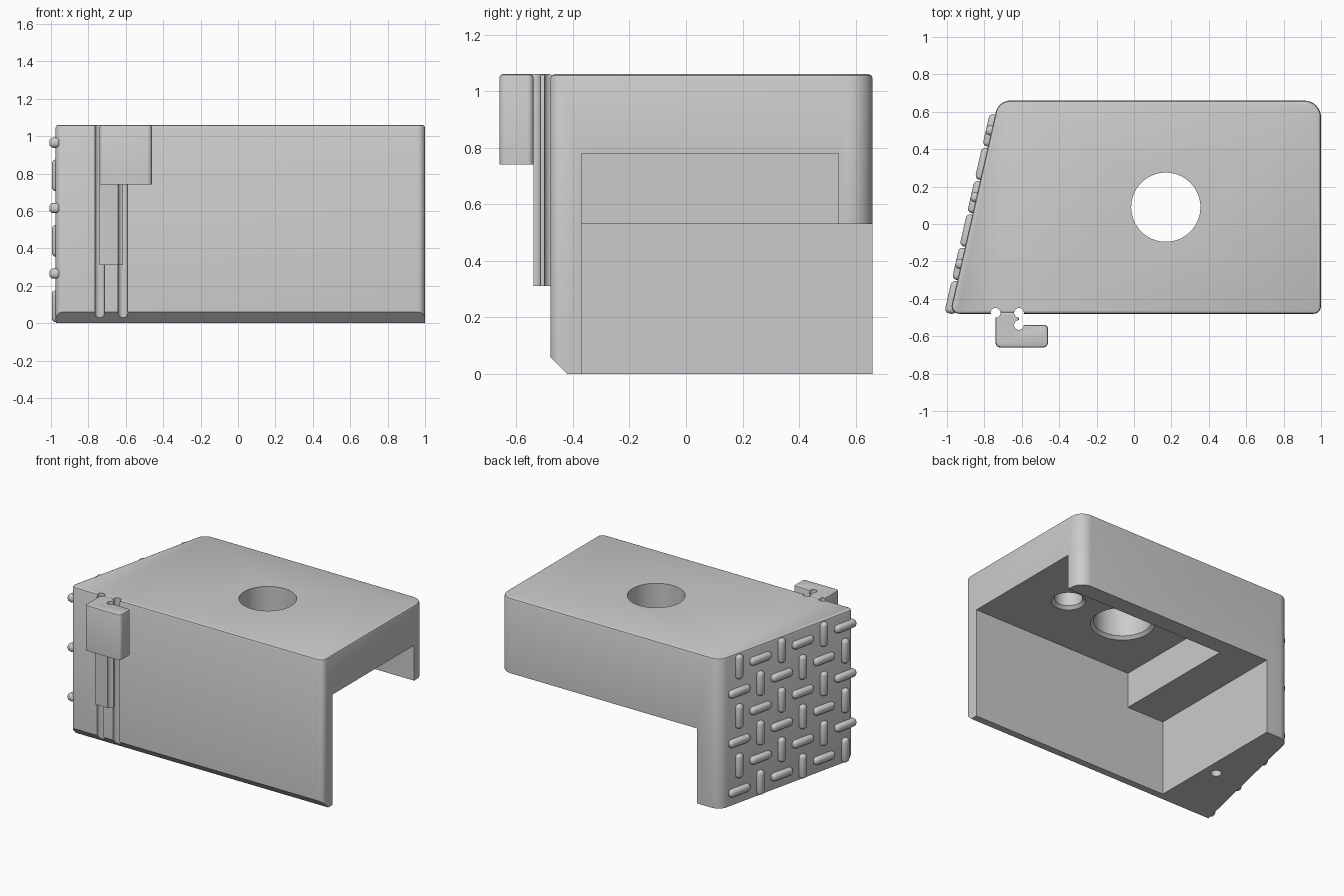
import bpy, bmesh, math
from mathutils import Matrix, Vector

cube = bpy.data.objects.get("Cube")
if cube:
    bpy.data.objects.remove(cube)

grey = bpy.data.materials.new("light_grey")
grey.use_nodes = True
grey.diffuse_color = (0.6, 0.6, 0.6, 1)
grey.node_tree.nodes["Principled BSDF"].inputs["Base Color"].default_value = (0.6, 0.6, 0.6, 1)

TOP = 1.06


def finish(bm, name):
    bmesh.ops.recalc_face_normals(bm, faces=bm.faces)
    mesh = bpy.data.meshes.new(name)
    bm.to_mesh(mesh)
    bm.free()
    mesh.materials.append(grey)
    ob = bpy.data.objects.new(name, mesh)
    bpy.context.collection.objects.link(ob)
    return ob


def rounded(corners, steps=8):
    """Outline from (x, y, radius) corners, each rounded by an arc."""
    out = []
    for i, (x, y, r) in enumerate(corners):
        p = Vector((x, y))
        a = (Vector(corners[i - 1][:2]) - p).normalized()
        b = (Vector(corners[(i + 1) % len(corners)][:2]) - p).normalized()
        if r == 0:
            out.append(p)
            continue
        half = a.angle(b) / 2
        centre = p + (a + b).normalized() * r / math.sin(half)
        start = p + a * r / math.tan(half) - centre
        end = p + b * r / math.tan(half) - centre
        for k in range(steps + 1):
            v = start.lerp(end, k / steps)
            sweep = start.angle(end)
            t = k / steps
            v = (start * math.sin((1 - t) * sweep) + end * math.sin(t * sweep)) / math.sin(sweep)
            out.append(centre + v)
    return out


def prism(outline, z0, z1, top_bevel=0.0):
    bm = bmesh.new()
    low = bm.faces.new([bm.verts.new((p.x, p.y, z0)) for p in outline])
    new = bmesh.ops.extrude_face_region(bm, geom=[low], use_keep_orig=True)["geom"]
    bmesh.ops.translate(bm, vec=(0, 0, z1 - z0),
                        verts=[g for g in new if isinstance(g, bmesh.types.BMVert)])
    bmesh.ops.recalc_face_normals(bm, faces=bm.faces)
    if top_bevel:
        rim = [e for e in bm.edges if all(abs(v.co.z - z1) < 1e-5 for v in e.verts)]
        bmesh.ops.bevel(bm, geom=rim, offset=top_bevel, segments=2, profile=0.5, affect='EDGES')
    return bm


def box(x0, x1, y0, y1, z0, z1):
    return prism([Vector(p) for p in ((x0, y0), (x1, y0), (x1, y1), (x0, y1))], z0, z1)


def cone(x, y, z0, z1, r0, r1, sides=64):
    bm = bmesh.new()
    bmesh.ops.create_cone(bm, cap_ends=True, segments=sides, radius1=r0, radius2=r1, depth=z1 - z0,
                          matrix=Matrix.Translation((x, y, (z0 + z1) / 2)))
    return bm


def cut(ob, bm):
    cutter = finish(bm, "cutter")
    cutter.hide_render = True
    mod = ob.modifiers.new("cut", 'BOOLEAN')
    mod.operation = 'DIFFERENCE'
    mod.solver = 'EXACT'
    mod.object = cutter
    bpy.context.view_layer.objects.active = ob
    bpy.ops.object.modifier_apply(modifier=mod.name)
    bpy.data.objects.remove(cutter)


# Main body: one slanted end, rounded corners, chamfered front foot
front_left, back_left = Vector((-0.985, -0.48)), Vector((-0.725, 0.66))
bm = prism(rounded([(*front_left, 0.04), (1.0, -0.48, 0.04), (1.0, 0.66, 0.09), (*back_left, 0.08)]),
           0, TOP, 0.015)
bmesh.ops.bisect_plane(bm, geom=bm.verts[:] + bm.edges[:] + bm.faces[:], plane_co=(0, -0.48, 0.06),
                       plane_no=(0, -1, -1), clear_outer=True)
bmesh.ops.holes_fill(bm, edges=[e for e in bm.edges if e.is_boundary])
body = finish(bm, "body")

# Stepped cavity, open at the right end and at the lower back
cut(body, box(-0.55, 1.2, -0.37, 0.9, -0.2, 0.53))
cut(body, box(-0.26, 1.2, -0.37, 0.54, 0.3, 0.78))

# Through hole, blind hole and small foot hole, the upper two countersunk below
for x, r, end in ((0.17, 0.185, 1.2), (0.62, 0.09, 0.96)):
    cut(body, cone(x, 0.09, 0.7, end, r, r))
    cut(body, cone(x, 0.09, 0.76, 0.80, r + 0.04, r))
cut(body, cone(-0.64, 0.05, -0.1, 0.2, 0.035, 0.035, 24))

# Hook and its stem on the front wall
hook = finish(prism(rounded([(-0.74, -0.66, 0.025), (-0.46, -0.66, 0.025), (-0.46, -0.54, 0.02),
                             (-0.615, -0.54, 0), (-0.615, -0.47, 0), (-0.74, -0.47, 0)]),
                    0.74, TOP, 0.012), "hook")
stem = finish(box(-0.74, -0.615, -0.54, -0.47, 0.31, 0.74), "stem")

# Round relief grooves beside the stem
for x, y in ((-0.74, -0.475), (-0.615, -0.475), (-0.615, -0.54)):
    for ob in (body, hook, stem):
        if ob is not body or y > -0.5:
            cut(ob, cone(x, y, -0.1, 1.2, 0.026, 0.026, 24))

# Raised tread bars on the slanted end, alternating in direction
along = (front_left - back_left).normalized()
turn = Matrix.Rotation(math.atan2(along.y, along.x), 4, 'Z')
bars = bmesh.new()
for col in range(6):
    for row in range(6):
        p = back_left + along * (1.08 - 0.183 * col)
        size = (0.175, 0.06, 0.055) if (col + row) % 2 == 0 else (0.055, 0.06, 0.17)
        place = Matrix.Translation((p.x, p.y, 0.965 - 0.175 * row)) @ turn @ Matrix.Diagonal((*size, 1))
        bmesh.ops.create_cube(bars, size=1, matrix=place)
bmesh.ops.bevel(bars, geom=bars.edges[:], offset=0.022, segments=3, profile=0.5, affect='EDGES')
tread = finish(bars, "tread_bars")

# Smooth shading with sharp edges kept
bpy.ops.object.select_all(action='DESELECT')
for ob in (body, hook, stem, tread):
    ob.select_set(True)
bpy.context.view_layer.objects.active = body
bpy.ops.object.shade_smooth_by_angle(angle=math.radians(30))
